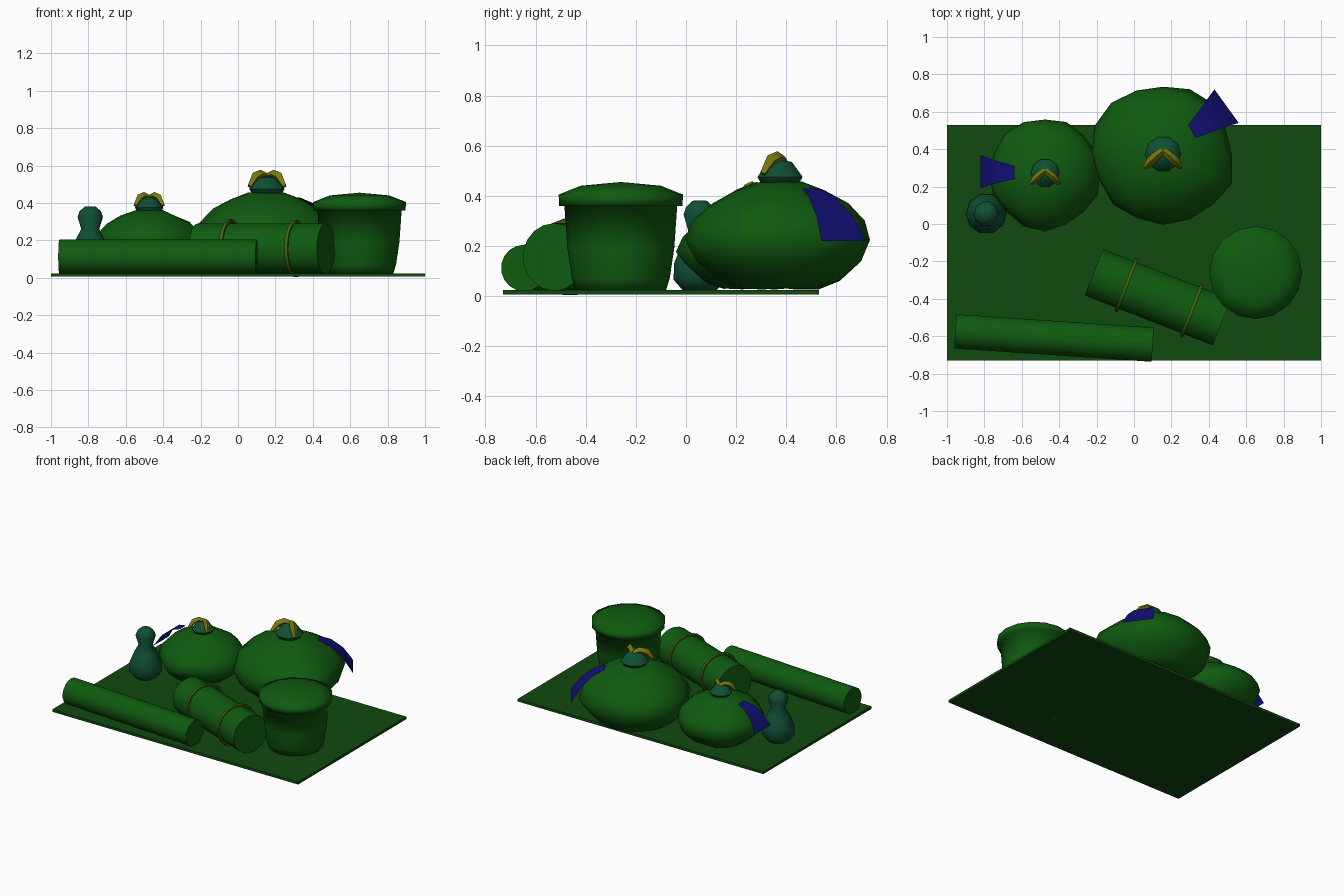
import bpy, bmesh, math, random
from mathutils import Vector

if "Cube" in bpy.data.objects:
    bpy.data.objects.remove(bpy.data.objects["Cube"])

random.seed(4)


def material(name, rgb):
    m = bpy.data.materials.new(name)
    m.diffuse_color = (*rgb, 1)
    m.use_nodes = True
    m.node_tree.nodes["Principled BSDF"].inputs["Base Color"].default_value = m.diffuse_color
    return m


GREEN = material("green", (0.005, 0.105, 0.005))
MAT_GREEN = material("mat_green", (0.005, 0.067, 0.005))
TEAL = material("teal", (0.005, 0.08, 0.034))
YELLOW = material("yellow", (0.19, 0.19, 0.005))
OLIVE = material("olive", (0.05, 0.13, 0.005))
PURPLE = material("purple", (0.006, 0.005, 0.18))


def finish(obj, name, mat, angle=35):
    obj.name = name
    obj.data.materials.append(mat)
    bpy.ops.object.select_all(action='DESELECT')
    obj.select_set(True)
    bpy.context.view_layer.objects.active = obj
    bpy.ops.object.shade_smooth_by_angle(angle=math.radians(angle))
    return obj


def from_bmesh(bm, name, mat, angle=35):
    me = bpy.data.meshes.new(name)
    bm.to_mesh(me)
    bm.free()
    obj = bpy.data.objects.new(name, me)
    bpy.context.collection.objects.link(obj)
    return finish(obj, name, mat, angle)


def lathe(name, centre, profile, sides, mat, wobble=0.0, angle=35):
    """Revolve (radius, z) points, optionally with a lumpy outline."""
    bm = bmesh.new()
    lobes = [1 + random.uniform(-1, 0.6) * wobble for _ in range(sides)]
    rings = []
    for r, z in profile:
        ring = []
        for i in range(sides):
            a = math.tau * i / sides
            rr = r * lobes[i] * (1 + random.uniform(-0.4, 0.4) * wobble)
            zz = z + random.uniform(-0.5, 0.5) * wobble * r
            ring.append(bm.verts.new((centre[0] + rr * math.cos(a),
                                      centre[1] + rr * math.sin(a),
                                      z if r == 0 else zz)))
        rings.append(ring)
    for lo, hi in zip(rings, rings[1:]):
        for i in range(sides):
            j = (i + 1) % sides
            bm.faces.new((lo[i], lo[j], hi[j], hi[i]))
    bm.faces.new(rings[0][::-1])
    if profile[-1][0] > 0:
        bm.faces.new(rings[-1])
    bmesh.ops.remove_doubles(bm, verts=bm.verts, dist=1e-5)
    return from_bmesh(bm, name, mat, angle)


def roll(name, a, b, radius, mat):
    a, b = Vector(a), Vector(b)
    bpy.ops.mesh.primitive_cylinder_add(
        vertices=18, radius=radius, depth=(b - a).length, location=(a + b) / 2,
        rotation=(b - a).to_track_quat('Z', 'Y').to_euler())
    finish(bpy.context.object, name, mat)


def tie(name, centre, z, s):
    """Two drooping ends of a knotted cord."""
    for side, label in ((-1, "left"), (1, "right")):
        cu = bpy.data.curves.new(name, 'CURVE')
        cu.dimensions = '3D'
        cu.bevel_depth = 0.023 * s
        cu.bevel_resolution = 0
        cu.use_fill_caps = True
        path = [(0, 0.0, 0.085, 0.8), (0.035, -0.025, 0.1, 1.0),
                (0.066, -0.055, 0.085, 1.1), (0.094, -0.085, 0.033, 0.6)]
        sp = cu.splines.new('POLY')
        sp.points.add(len(path) - 1)
        for p, (x, y, h, rad) in zip(sp.points, path):
            p.co = (centre[0] + side * x * s, centre[1] + y * s, z + h * s, 1)
            p.radius = rad
        obj = bpy.data.objects.new(name, cu)
        bpy.context.collection.objects.link(obj)
        bpy.ops.object.select_all(action='DESELECT')
        obj.select_set(True)
        bpy.context.view_layer.objects.active = obj
        bpy.ops.object.convert(target='MESH')
        finish(bpy.context.object, f"{name}_{label}", YELLOW)


def sack(name, centre, neck, radius, z0, z1, s):
    shape = [(0.42, 0), (0.66, 0.08), (0.9, 0.27), (1.0, 0.46), (0.92, 0.63),
             (0.74, 0.8), (0.5, 0.92), (0.25, 1.0), (0, 0.99)]
    prof = [(r * radius, z0 + t * (z1 - z0)) for r, t in shape]
    lathe(name, centre, prof, 16, GREEN, 0.055, 60)
    lathe(name + "_neck", neck, [(0.07 * s, z1 - 0.02), (0.095 * s, z1 + 0.02 * s),
          (0.05 * s, z1 + 0.08 * s), (0, z1 + 0.09 * s)], 10, TEAL, 0, 60)
    tie(name + "_tie", (neck[0], neck[1] + 0.015 * s), z1, s)


def cloth(name, edge_a, edge_b):
    bm = bmesh.new()
    va = [bm.verts.new(p) for p in edge_a]
    vb = [bm.verts.new(p) for p in edge_b]
    for i in range(len(va) - 1):
        bm.faces.new((va[i], va[i + 1], vb[i + 1], vb[i]))
    from_bmesh(bm, name, PURPLE, 60)


# Ground mat
bpy.ops.mesh.primitive_cube_add(size=1, location=(0, -0.1, 0.015))
bpy.context.object.scale = (2, 1.26, 0.018)
finish(bpy.context.object, "ground_mat", MAT_GREEN)

# Two tied sacks
sack("large_sack", (0.155, 0.372), (0.155, 0.375), 0.385, 0.03, 0.455, 1.0)
sack("small_sack", (-0.475, 0.27), (-0.475, 0.273), 0.298, 0.03, 0.36, 0.8)

# Cloth flaps hanging over the sacks
cloth("large_sack_cloth",
      [(0.33, 0.46, 0.43), (0.41, 0.49, 0.395), (0.49, 0.52, 0.32), (0.56, 0.54, 0.22)],
      [(0.29, 0.53, 0.43), (0.34, 0.595, 0.395), (0.39, 0.665, 0.32), (0.43, 0.72, 0.22)])
cloth("small_sack_cloth",
      [(-0.64, 0.31, 0.34), (-0.71, 0.33, 0.32), (-0.77, 0.35, 0.27), (-0.82, 0.37, 0.19)],
      [(-0.64, 0.24, 0.34), (-0.71, 0.225, 0.32), (-0.77, 0.21, 0.27), (-0.82, 0.19, 0.19)])

# Covered tub, softly shaded over its rim
lathe("tub", (0.65, -0.26),
      [(0.18, 0.022), (0.195, 0.07), (0.213, 0.19), (0.225, 0.36), (0.246, 0.36),
       (0.248, 0.405), (0.16, 0.44), (0, 0.455)], 16, GREEN, 0, 180)

# Gourd bottle
lathe("bottle", (-0.79, 0.055),
      [(0.07, 0.022), (0.11, 0.065), (0.108, 0.13), (0.075, 0.21), (0.048, 0.26),
       (0.068, 0.325), (0.058, 0.355), (0.03, 0.38), (0, 0.382)], 10, TEAL, 0, 180)

# Rolled mats
roll("long_roll", (-0.955, -0.574, 0.112), (0.10, -0.645, 0.112), 0.093, GREEN)
start, end = Vector((-0.215, -0.258, 0.156)), Vector((0.47, -0.525, 0.156))
roll("short_roll", start, end, 0.135, GREEN)

# Cords round the short roll
for i, (t, lift) in enumerate(((0.255, 0.005), (0.765, 0.0))):
    bpy.ops.mesh.primitive_torus_add(
        major_segments=18, minor_segments=6, major_radius=0.144, minor_radius=0.011,
        location=start.lerp(end, t) + Vector((0, 0, lift)),
        rotation=(end - start).to_track_quat('Z', 'Y').to_euler())
    finish(bpy.context.object, f"roll_cord_{i + 1}", OLIVE, 60)
